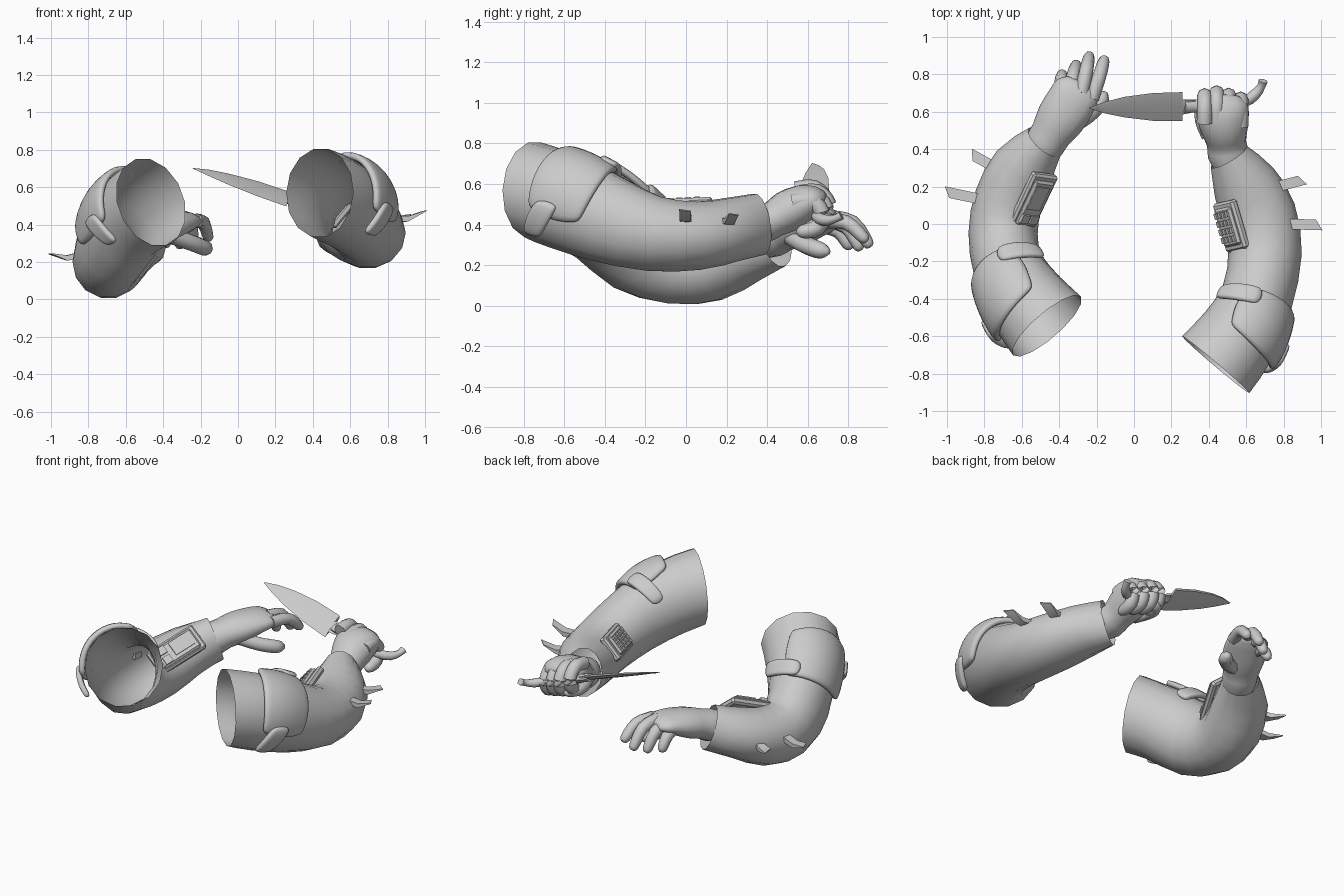
import bpy, bmesh, math
from mathutils import Vector, Matrix

if "Cube" in bpy.data.objects:
    bpy.data.objects.remove(bpy.data.objects["Cube"])

grey = bpy.data.materials.new("plain_grey")
grey.diffuse_color = (0.6, 0.6, 0.6, 1)
grey.use_nodes = True
grey.node_tree.nodes["Principled BSDF"].inputs["Base Color"].default_value = grey.diffuse_color


def make(name, bm, smooth=40):
    bmesh.ops.recalc_face_normals(bm, faces=bm.faces)
    me = bpy.data.meshes.new(name)
    bm.to_mesh(me)
    bm.free()
    ob = bpy.data.objects.new(name, me)
    bpy.context.collection.objects.link(ob)
    me.materials.append(grey)
    if smooth:
        bpy.ops.object.select_all(action='DESELECT')
        ob.select_set(True)
        bpy.context.view_layer.objects.active = ob
        bpy.ops.object.shade_smooth_by_angle(angle=math.radians(smooth))
    return ob


def sample(rows, t):
    """Smooth curve through rows of x, y, z, half width, half height."""
    n = len(rows) - 1
    i = max(0, min(int(t), n - 1))
    f = t - i
    p0, p1, p2, p3 = (rows[max(0, min(n, i + k))] for k in (-1, 0, 1, 2))
    return [0.5 * (2 * b + (c - a) * f + (2 * a - 5 * b + 4 * c - d) * f * f
                   + (3 * b - a - 3 * c + d) * f ** 3)
            for a, b, c, d in zip(p0, p1, p2, p3)]


def frame(rows, t, side, level=0.0):
    """Tangent, outward and up directions; level keeps the first ring upright."""
    n = len(rows) - 1
    a, b = sample(rows, max(0, t - .25)), sample(rows, min(n, t + .25))
    tan = Vector(b[:3]) - Vector(a[:3])
    tan.z *= 1 - level * max(0, 1 - t)
    tan.normalize()
    out = tan.cross(Vector((0, 0, 1))).normalized() * side
    return tan, out, (out.cross(tan) * side).normalized()


def surf(rows, t, deg, side, off=0.0):
    """Point on a limb: 0 degrees is outward, 90 up, 180 inward."""
    p = sample(rows, t)
    level = (.85 if side > 0 else .4) if p[1] < -.3 else 0
    _, out, up = frame(rows, t, side, level)
    a = math.radians(deg)
    return Vector(p[:3]) + out * math.cos(a) * (p[3] + off) + up * math.sin(a) * (p[4] + off)


def tube(name, rows, side=1, sides=12, steps=2, cap=False, smooth=50):
    bm = bmesh.new()
    n = (len(rows) - 1) * steps
    rings = [[bm.verts.new(surf(rows, i / steps, 360 * k / sides, side)) for k in range(sides)]
             for i in range(n + 1)]
    for a, b in zip(rings, rings[1:]):
        for k in range(sides):
            bm.faces.new((a[k], a[k - 1], b[k - 1], b[k]))
    if cap:
        bm.faces.new(rings[0])
        bm.faces.new(rings[-1])
    return make(name, bm, smooth)


def patch(name, rows, side, t0, t1, a0, a1, off, thick, bulge=0.0, skew=0.0, n=8):
    """Curved plate that follows a limb."""
    bm = bmesh.new()
    g = []
    for i in range(n + 1):
        u = 2 * i / n - 1
        line = []
        for j in range(n + 1):
            v = 2 * j / n - 1
            # rounded square outline
            uu, vv = u * math.sqrt(1 - .22 * v * v), v * math.sqrt(1 - .22 * u * u)
            o = off + bulge * (1 - u * u) * (1 - v * v)
            line.append(bm.verts.new(surf(rows, t0 + (t1 - t0) * (uu + 1) / 2 + skew * vv,
                                          a0 + (a1 - a0) * (vv + 1) / 2, side, o)))
        g.append(line)
    for i in range(n):
        for j in range(n):
            bm.faces.new((g[i][j], g[i + 1][j], g[i + 1][j + 1], g[i][j + 1]))
    ob = make(name, bm, 60)
    m = ob.modifiers.new("thickness", 'SOLIDIFY')
    m.thickness, m.offset = thick, 0
    m = ob.modifiers.new("round", 'SUBSURF')
    m.levels = m.render_levels = 1


def finger(name, pts, r):
    rows = [(*p, r * k, r * k) for p, k in zip(pts, [1.1] + [1.05] * (len(pts) - 2) + [.85])]
    end = Vector(pts[-1]) + (Vector(pts[-1]) - Vector(pts[-2])).normalized() * r * .7
    rows.append((*end, r * .3, r * .3))
    tube(name, rows, 1, 8, 3, True, 70)


def boxes(name, rows, side, t, deg, blocks, bevel=0.0):
    """Blocks (along, across, lift, length, width, height) laid on a limb."""
    tan = frame(rows, t, side)[0]
    c = surf(rows, t, deg, side)
    nor = (surf(rows, t, deg, side, .1) - c).normalized()
    tan = (tan - nor * tan.dot(nor)).normalized()
    m = Matrix((tan, nor.cross(tan), nor)).transposed().to_4x4()
    m.translation = c
    bm = bmesh.new()
    for a, b, h, l, w, d in blocks:
        bmesh.ops.create_cube(bm, size=1, matrix=m @ Matrix.Translation((a, b, h))
                              @ Matrix.Diagonal((l, w, d, 1)))
    if bevel:
        bmesh.ops.bevel(bm, geom=bm.edges[:], offset=bevel, segments=1, affect='EDGES')
    make(name, bm, 0)


# Sleeves
right = [(.437, -.752, .57, .235, .24), (.565, -.59, .51, .22, .238), (.66, -.385, .425, .193, .22),
         (.70, -.16, .355, .197, .19), (.667, .05, .345, .20, .172), (.588, .22, .375, .175, .16),
         (.507, .36, .402, .112, .155)]
left = [(-.465, -.545, .52, .24, .245), (-.575, -.41, .43, .22, .235), (-.672, -.23, .28, .19, .23),
        (-.70, -.05, .20, .185, .197), (-.67, .13, .205, .183, .184), (-.59, .30, .27, .17, .157),
        (-.477, .44, .33, .112, .145)]
keys = [(.07 - .045 * i, -.045 + .03 * j, .047, .032, .02, .02) for i in range(4) for j in range(4)]
panel = [(.04, .01, .045, .14, .09, .016), (-.09, -.03, .045, .05, .05, .02), (-.09, .035, .045, .05, .05, .03)]

for tag, rows, s in (("right", right, 1), ("left", left, -1)):
    tube(tag + "_sleeve", rows, s, 14, 2, smooth=60)
    # Upper arm armour with strap tabs
    d = .15 if s > 0 else 0
    patch(tag + "_arm_pad", rows, s, .58 + d, 1.82, -16, 115, .016, .04, .015)
    patch(tag + "_top_strap", rows, s, 1.3, 1.76, 85, 148, .04, .035, skew=-.08, n=4)
    patch(tag + "_side_strap", rows, s, .68 + d, 1.12 + d, -40, 4, .04, .035, skew=.12, n=4)
    # Forearm device
    t, deg, ln = (3.95, 140, .27) if s > 0 else (4.5, 132, .34)
    boxes(tag + "_device", rows, s, t, deg,
          [(0, 0, .005, ln, .17, .045), (0, 0, .03, ln - .06, .135, .03)], .012)
    boxes(tag + "_device_keys", rows, s, t, deg, keys if s > 0 else panel)

# Forearm fins: base point, tip point
fins = [((.82, .0, .43), (.99, -.005, .47)), ((.73, .19, .42), (.90, .235, .45)),
        ((-.83, .135, .24), (-1.0, .17, .243)), ((-.72, .29, .26), (-.865, .37, .245))]
for i, (a, b) in enumerate(fins):
    a, b = Vector(a), Vector(b)
    d = (b - a).normalized()
    w = d.cross(Vector((0, 0, 1))).normalized() * .028
    bm = bmesh.new()
    rings = []
    for f, th in ((0, .018), (.5, .014), (1, .003)):
        p = a.lerp(b, f) - Vector((0, 0, .02 * f * (1 - f) * 4))
        h = Vector((0, 0, th))
        skew = d * .018 * f
        rings.append([bm.verts.new(q) for q in (p + w + h + skew, p - w + h - skew,
                                                p - w - h - skew, p + w - h + skew)])
    for r0, r1 in zip(rings, rings[1:]):
        for k in range(4):
            bm.faces.new((r0[k], r0[k - 1], r1[k - 1], r1[k]))
    bm.faces.new(rings[0])
    bm.faces.new(rings[-1])
    make("forearm_fin_%d" % i, bm, 30)

# Open left hand
tube("left_palm", [(-.52, .34, .31, .09, .085), (-.475, .43, .34, .108, .10), (-.445, .48, .36, .11, .092),
                   (-.395, .56, .385, .13, .09), (-.338, .65, .41, .132, .07), (-.302, .72, .42, .122, .048),
                   (-.285, .755, .415, .08, .025)], -1, 14, 2, True, 60)
for n, a, b, c in (("index", (-.225, .67, .42), (-.185, .79, .41), (-.16, .875, .335)),
                   ("middle", (-.28, .70, .435), (-.255, .82, .41), (-.24, .895, .31)),
                   ("ring", (-.34, .69, .425), (-.325, .79, .39), (-.31, .85, .295)),
                   ("little", (-.395, .65, .40), (-.39, .75, .37), (-.385, .80, .30))):
    finger("left_" + n + "_finger", [a, b, c], .035)
finger("left_thumb", [(-.35, .52, .34), (-.255, .575, .305), (-.19, .64, .28), (-.165, .68, .27)], .042)

# Right fist
tube("right_palm", [(.525, .28, .385, .08, .08), (.505, .37, .40, .11, .095), (.495, .43, .425, .105, .09),
                    (.485, .50, .465, .125, .105), (.475, .58, .505, .14, .095), (.47, .64, .52, .135, .07),
                    (.47, .68, .51, .10, .04)], 1, 14, 2, True, 60)
for i, n in enumerate(("index", "middle", "ring", "little")):
    x, z = .378 + .064 * i, .02 - .02 * i
    y = (-.01, .005, -.008, -.028)[i]
    finger("right_" + n + "_finger", [(x, .55 + y, .55 + z), (x, .64 + y, .56 + z), (x, .695 + y, .50 + z),
                                      (x, .675 + y, .425 + z), (x, .60 + y, .405 + z)], .039)
finger("right_thumb", [(.40, .47, .43), (.365, .55, .43), (.365, .63, .425), (.40, .68, .42)], .036)

# Knife handle with hooked pommel
tube("knife_handle", [(.27, .63, .535, .035, .025), (.45, .635, .475, .035, .03), (.58, .65, .435, .03, .03),
                      (.645, .69, .42, .03, .028), (.68, .735, .43, .022, .02), (.69, .765, .445, .025, .022)],
     1, 8, 2, True)

# Knife blade: sharpened cross-sections (x, centre z, front y, back y, half thickness)
bm = bmesh.new()
rings = []
for x, z, y0, y1, th in ((.33, .515, .60, .66, .012), (.26, .535, .585, .665, .014), (.26, .535, .55, .705, .014),
                         (.10, .59, .552, .70, .013), (-.05, .64, .57, .68, .01), (-.15, .673, .59, .655, .007),
                         (-.24, .70, .617, .623, .002)):
    tilt = .5 * (y1 - y0) * .5
    ym = y0 + (y1 - y0) * .6
    rings.append([bm.verts.new(p) for p in ((x, y0, z - tilt), (x, ym, z + th + tilt * .2), (x, y1, z + tilt + th * .5),
                                            (x, y1, z + tilt - th * .5), (x, ym, z - th + tilt * .2))])
for r0, r1 in zip(rings, rings[1:]):
    for k in range(5):
        bm.faces.new((r0[k], r0[k - 1], r1[k - 1], r1[k]))
bm.faces.new(rings[0])
bm.faces.new(rings[-1])
make("knife_blade", bm, 25)
